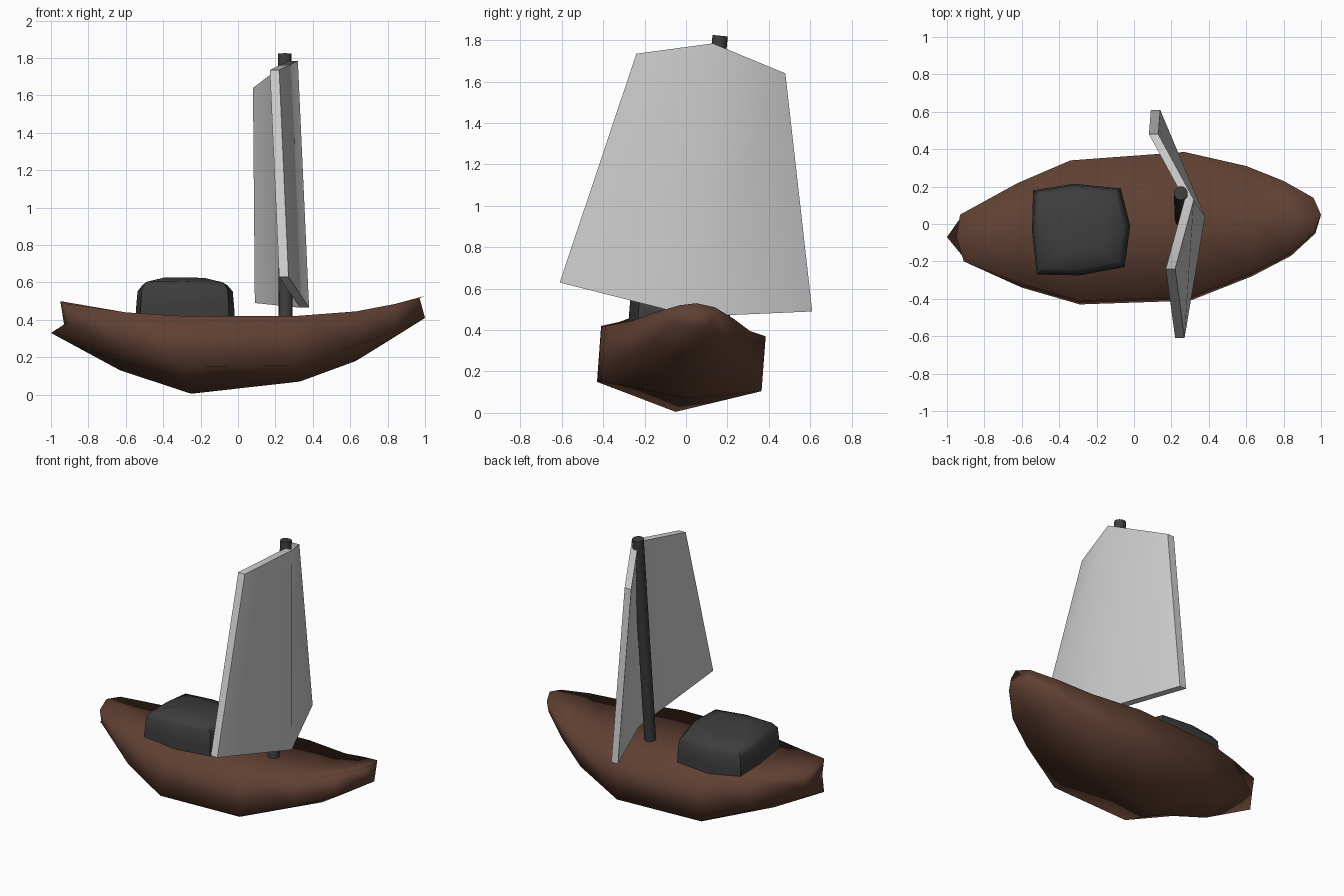
import bpy, bmesh, math
from mathutils import Vector

if "Cube" in bpy.data.objects:
    bpy.data.objects.remove(bpy.data.objects["Cube"])


def material(name, rgb):
    m = bpy.data.materials.new(name)
    m.diffuse_color = (*rgb, 1)
    m.use_nodes = True
    m.node_tree.nodes["Principled BSDF"].inputs["Base Color"].default_value = m.diffuse_color
    return m


def loft(name, rings, mat=None, angle=math.pi):
    """Skin closed rings of equal point count and cap both ends."""
    bm = bmesh.new()
    vs = [[bm.verts.new(p) for p in r] for r in rings]
    n = len(rings[0])
    for a, b in zip(vs, vs[1:]):
        for i in range(n):
            j = (i + 1) % n
            bm.faces.new((a[i], a[j], b[j], b[i]))
    bm.faces.new(vs[0][::-1])
    bm.faces.new(vs[-1])
    bmesh.ops.recalc_face_normals(bm, faces=bm.faces)
    me = bpy.data.meshes.new(name)
    bm.to_mesh(me)
    bm.free()
    ob = bpy.data.objects.new(name, me)
    bpy.context.collection.objects.link(ob)
    if mat:
        me.materials.append(mat)
    bpy.ops.object.select_all(action='DESELECT')
    ob.select_set(True)
    bpy.context.view_layer.objects.active = ob
    bpy.ops.object.shade_smooth_by_angle(angle=angle)
    return ob


brown = material("brown_wood", (0.117, 0.051, 0.032))
dark = material("dark_grey", (0.047, 0.047, 0.047))

# Hull stations: left x, y, z | right x, y, z | keel x, y, z | chine height above keel
stations = [
    (-0.91, -0.20, 0.485, -0.93, 0.05, 0.475, -1.00, -0.07, 0.33, 0.05),
    (-0.60, -0.32, 0.44, -0.62, 0.22, 0.415, -0.63, -0.06, 0.13, 0.10),
    (-0.29, -0.41, 0.42, -0.34, 0.34, 0.375, -0.25, -0.05, 0.005, 0.12),
    (0.30, -0.39, 0.42, 0.27, 0.385, 0.37, 0.33, 0.0, 0.07, 0.06),
    (0.63, -0.26, 0.445, 0.60, 0.31, 0.395, 0.63, 0.02, 0.18, 0.06),
    (0.84, -0.15, 0.485, 0.80, 0.23, 0.455, 0.80, 0.03, 0.285, 0.05),
    (0.97, -0.03, 0.52, 0.96, 0.14, 0.51, 1.00, 0.05, 0.41, 0.025),
]
rings = []
for k, s in enumerate(stations):
    left, right, keel, h = Vector(s[0:3]), Vector(s[3:6]), Vector(s[6:9]), s[9]
    roll = 0.025 if 0 < k < 5 else 0.005
    deck = (left + right) / 2
    if k == 0:
        deck = Vector((-0.95, -0.07, 0.50))
    if k == len(stations) - 1:
        deck = Vector((1.0, 0.05, 0.53))
    chine_l = Vector((left.x, left.y - 0.02, keel.z + h + roll))
    chine_r = Vector((right.x, right.y - 0.02, keel.z + h - roll))
    if k == 0:
        chine_l.y += 0.04
    rings.append([deck, left, chine_l, keel, chine_r, right])
loft("hull", rings, brown)

# Cabin: rounded box with bowed sides, leaning with the hull
outline = [(-0.54, 0.18), (-0.32, 0.215), (-0.07, 0.19), (-0.02, -0.01),
           (-0.05, -0.23), (-0.29, -0.275), (-0.52, -0.27), (-0.545, -0.04)]


def cabin_ring(z, s):
    cx, cy = -0.285, -0.03
    return [(cx + (x - cx) * s, cy + (y - cy) * s, z - 0.07 * y) for x, y in outline]


loft("cabin", [cabin_ring(0.36, 1.0), cabin_ring(0.46, 1.0), cabin_ring(0.55, 0.97),
               cabin_ring(0.585, 0.86), cabin_ring(0.608, 0.45)], dark, math.radians(50))

# Mast: leaning cylinder
base, top = Vector((0.255, 0.02, 0.35)), Vector((0.25, 0.165, 1.822))
axis = (top - base).normalized()
u = axis.cross(Vector((0, 1, 0))).normalized()
v = axis.cross(u)
circle = [(u * math.cos(t) + v * math.sin(t)) * 0.037
          for t in [2 * math.pi * i / 16 for i in range(16)]]
loft("mast", [[p + c for c in circle] for p in (base, top)], dark, math.radians(40))

# Sail: folded sheet, edge pairs (bottom, top) from one side to the other
edges = [((0.27, -0.61, 0.63), (0.22, -0.24, 1.735)),
         ((0.38, 0.04, 0.465), (0.32, 0.13, 1.785)),
         ((0.14, 0.61, 0.49), (0.13, 0.48, 1.64))]
thick = Vector((-0.05, 0, 0))
loft("sail", [[Vector(b), Vector(t), Vector(t) + thick, Vector(b) + thick]
              for b, t in edges], None, math.radians(60))
